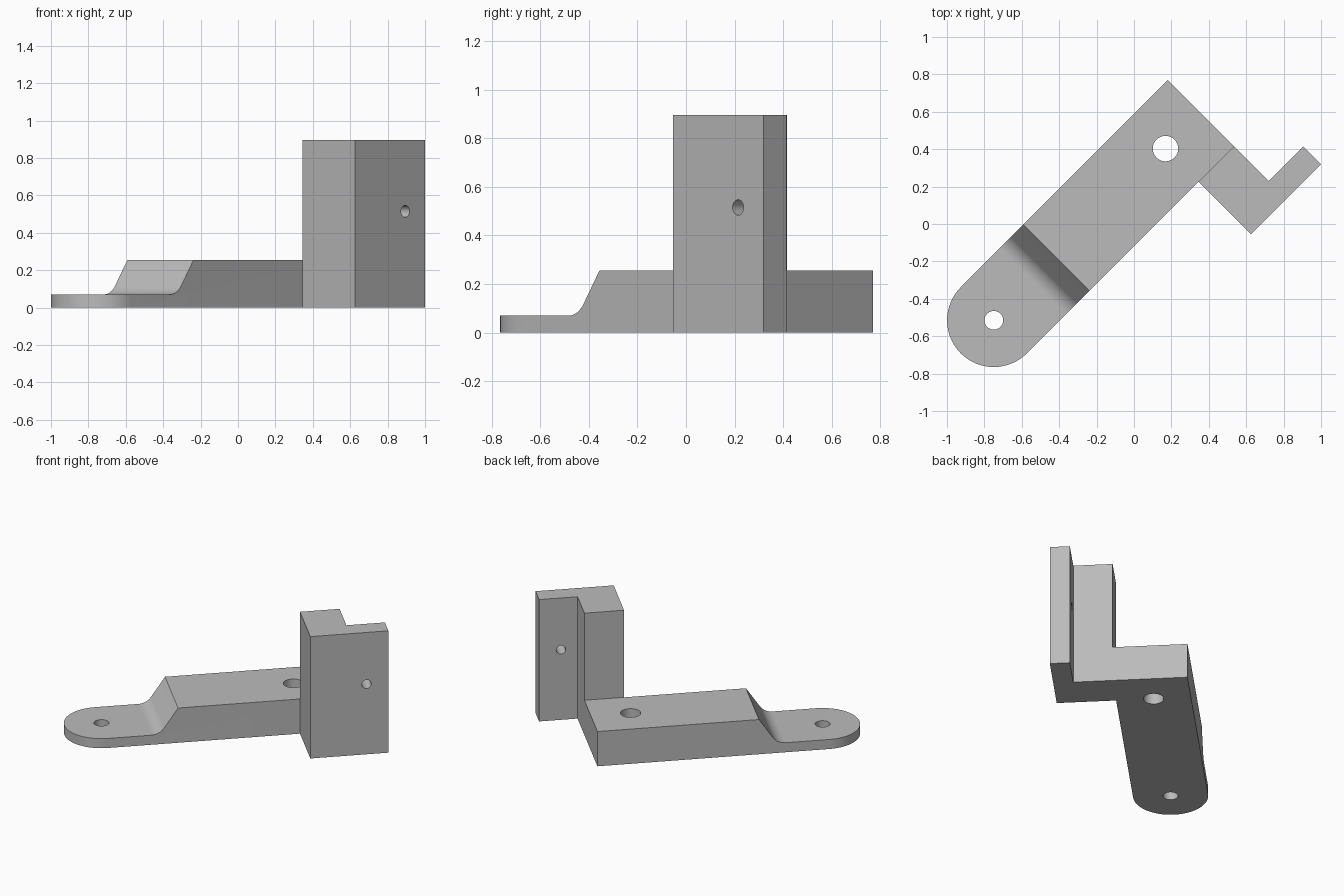
import bpy, bmesh
from math import radians, sin, cos, tan, pi
from mathutils import Matrix, Vector

cube = bpy.data.objects.get("Cube")
if cube:
    bpy.data.objects.remove(cube, do_unlink=True)

# One plain grey for the whole bracket
grey = bpy.data.materials.new("plain grey")
grey.use_nodes = True
colour = (0.5, 0.5, 0.5, 1)
grey.diffuse_color = colour
grey.node_tree.nodes["Principled BSDF"].inputs["Base Color"].default_value = colour

# The bracket is drawn along its own length, then turned by this angle
TURN = Matrix.Rotation(radians(45), 4, "Z")
BACK, FRONT = 0.416, -0.084          # long sides of the arm
MID, RADIUS = 0.166, 0.25            # arm centre line and end radius
ROUND_U, END_U = -0.894, 0.672       # rounded end centre, square end
LOW, HIGH = 0.07, 0.255              # pad and arm heights


def prism(name, points, offset):
    """Extrude a closed outline of 3D points by an offset vector."""
    bm = bmesh.new()
    face = bm.faces.new([bm.verts.new(p) for p in points])
    new = bmesh.ops.extrude_face_region(bm, geom=[face])["geom"]
    verts = [g for g in new if isinstance(g, bmesh.types.BMVert)]
    bmesh.ops.translate(bm, verts=verts, vec=Vector(offset))
    bmesh.ops.recalc_face_normals(bm, faces=bm.faces)
    bm.transform(TURN)
    mesh = bpy.data.meshes.new(name)
    bm.to_mesh(mesh)
    bm.free()
    mesh.materials.append(grey)
    obj = bpy.data.objects.new(name, mesh)
    bpy.context.collection.objects.link(obj)
    return obj


def circle(radius, count=48):
    return [(radius * cos(2 * pi * i / count), radius * sin(2 * pi * i / count))
            for i in range(count)]


def carve(obj, tool, operation="DIFFERENCE"):
    """Apply a boolean and discard its tool."""
    bpy.ops.object.select_all(action="DESELECT")
    bpy.context.view_layer.objects.active = obj
    obj.select_set(True)
    mod = obj.modifiers.new("cut", "BOOLEAN")
    mod.operation, mod.solver, mod.object = operation, "EXACT", tool
    bpy.ops.object.modifier_apply(modifier=mod.name)
    bpy.data.objects.remove(tool, do_unlink=True)


def finish(obj):
    bpy.ops.object.select_all(action="DESELECT")
    bpy.context.view_layer.objects.active = obj
    obj.select_set(True)
    bpy.ops.object.shade_smooth_by_angle(angle=radians(25))


# Arm side profile: low pad, filleted foot, ramp, thick body
ramp, fillet, top_u = radians(56), 0.105, -0.42
foot_u = top_u - (HIGH - LOW) / tan(ramp)
start_u = foot_u - fillet * tan(ramp / 2)
profile = [(END_U, 0), (END_U, HIGH), (top_u, HIGH)]
for i in range(10, -1, -1):
    a = ramp * i / 10
    profile.append((start_u + fillet * sin(a), LOW + fillet * (1 - cos(a))))
profile += [(-1.3, LOW), (-1.3, 0)]
arm = prism("arm", [(u, FRONT - 0.1, z) for u, z in profile],
            (0, BACK - FRONT + 0.2, 0))

# Trim the arm to its plan with one rounded end
plan = [(END_U + 0.1, FRONT), (END_U + 0.1, BACK)]
for i in range(33):
    a = pi / 2 + pi * i / 32
    plan.append((ROUND_U + RADIUS * cos(a), MID + RADIUS * sin(a)))
carve(arm, prism("plan_trim", [(u, v, -0.1) for u, v in plan], (0, 0, 0.6)),
      "INTERSECT")

# Vertical bolt holes
for u, r in ((ROUND_U, 0.05), (0.404, 0.068)):
    hole = [(u + x, MID + y, -0.1) for x, y in circle(r)]
    carve(arm, prism("bolt_hole", hole, (0, 0, 0.6)))
finish(arm)

# Upright L-shaped post with a thin flange
post_plan = [(0.404, FRONT), (0.404, -0.481), (0.932, -0.481),
             (0.932, -0.347), (END_U, -0.347), (END_U, FRONT)]
post = prism("post", [(u, v, 0) for u, v in post_plan], (0, 0, 0.895))
pin = [(0.784 + x, -0.6, 0.515 + z) for x, z in circle(0.032, 32)]
carve(post, prism("pin_hole", pin, (0, 0.35, 0)))
finish(post)
